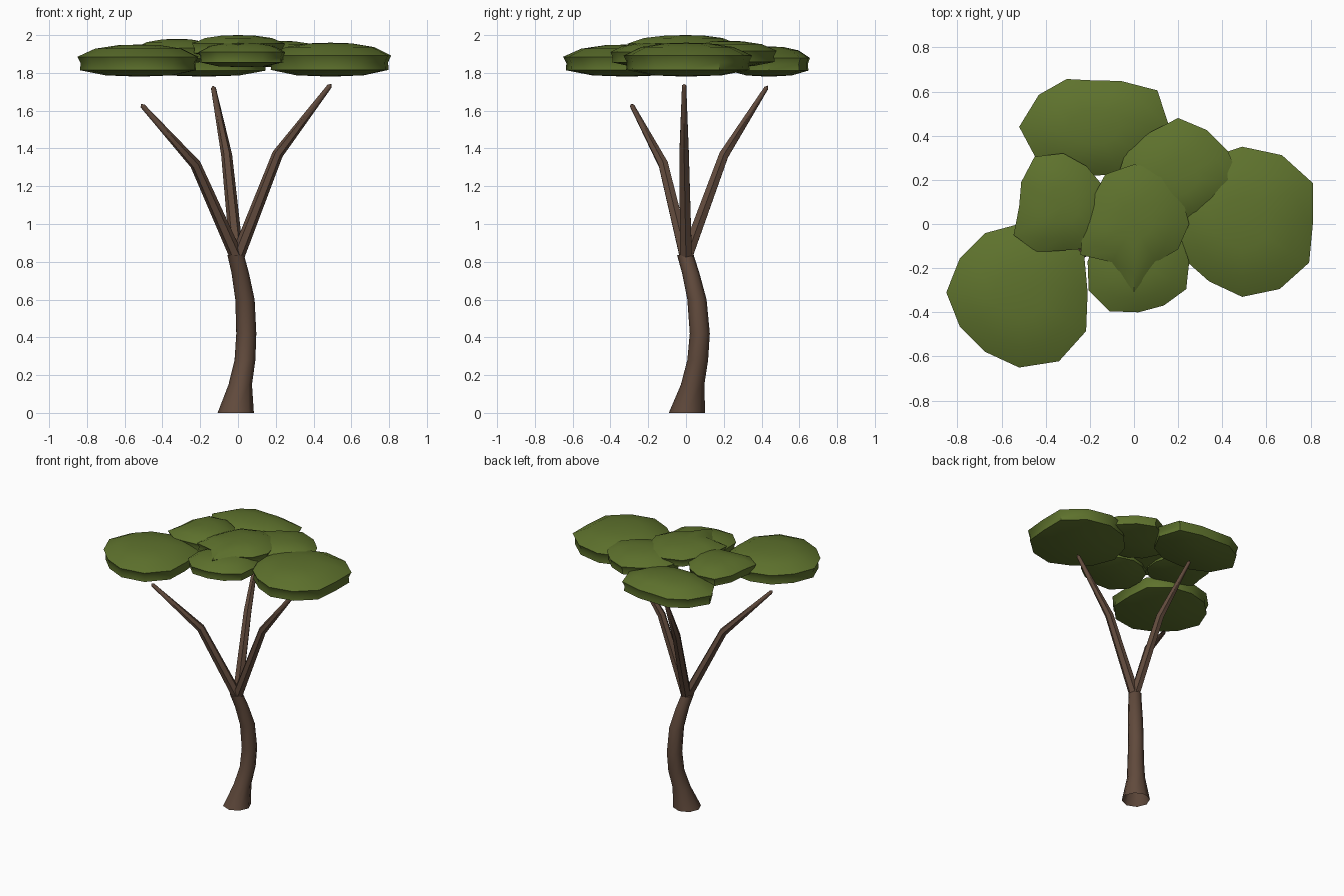
import bpy
import bmesh
from math import cos, sin, tau, radians
from mathutils import Vector

cube = bpy.data.objects.get("Cube")
if cube:
    bpy.data.objects.remove(cube)


def make_material(name, color):
    mat = bpy.data.materials.new(name)
    mat.use_nodes = True
    mat.diffuse_color = color
    mat.node_tree.nodes["Principled BSDF"].inputs["Base Color"].default_value = color
    return mat


bark = make_material("bark brown", (0.118, 0.068, 0.045, 1))
leaf = make_material("leaf green", (0.112, 0.168, 0.026, 1))


def loft(name, rings, mat, cap_start, cap_end, angle):
    """Skin a list of point rings; each cap is None or its centre point."""
    bm = bmesh.new()
    loops = [[bm.verts.new(p) for p in ring] for ring in rings]
    n = len(loops[0])
    for low, high in zip(loops, loops[1:]):
        for i in range(n):
            j = (i + 1) % n
            bm.faces.new((low[i], low[j], high[j], high[i]))
    for loop, tip in ((loops[0], cap_start), (loops[-1], cap_end)):
        if tip is not None:
            centre = bm.verts.new(tip)
            for i in range(n):
                j = (i + 1) % n
                pair = (loop[j], loop[i]) if loop is loops[0] else (loop[i], loop[j])
                bm.faces.new((*pair, centre))
    mesh = bpy.data.meshes.new(name)
    bm.to_mesh(mesh)
    bm.free()
    mesh.materials.append(mat)
    obj = bpy.data.objects.new(name, mesh)
    bpy.context.collection.objects.link(obj)
    bpy.ops.object.select_all(action="DESELECT")
    obj.select_set(True)
    bpy.context.view_layer.objects.active = obj
    bpy.ops.object.shade_smooth_by_angle(angle=radians(angle))


def circle(centre, radius, axis, sides):
    """Ring of points around a centre, square to the axis."""
    turn = Vector((0, 0, 1)).rotation_difference(Vector(axis))
    return [Vector(centre) + turn @ Vector((radius * cos(tau * i / sides),
                                            radius * sin(tau * i / sides), 0))
            for i in range(sides)]


# Trunk: S-bent tube with a flared, open foot
trunk_path = [
    ((-0.012, 0.005, 0), 0.096),
    ((0.012, 0.035, 0.15), 0.062),
    ((0.037, 0.062, 0.28), 0.055),
    ((0.044, 0.073, 0.42), 0.053),
    ((0.037, 0.058, 0.6), 0.051),
    ((0.012, 0.025, 0.74), 0.046),
    ((-0.012, -0.003, 0.835), 0.044),
]
trunk_rings = [circle(c, r, (0, 0, 1), 8) for c, r in trunk_path]
loft("trunk", trunk_rings, bark, None, (-0.012, -0.003, 0.84), 50)

# Branches: tapered, each bent once
fork = Vector((-0.005, 0, 0.82))
branches = {
    "left_branch": ((0.21, -0.01, 1.37), (0.485, -0.01, 1.73)),
    "right_branch": ((-0.225, -0.12, 1.315), (-0.505, -0.285, 1.625)),
    "back_branch": ((-0.06, 0.2, 1.365), (-0.13, 0.425, 1.72)),
}
for name, (elbow, tip) in branches.items():
    elbow, tip = Vector(elbow), Vector(tip)
    lower, upper = (elbow - fork).normalized(), (tip - elbow).normalized()
    rings = [circle(fork, 0.036, lower, 6),
             circle(elbow, 0.029, lower + upper, 6),
             circle(tip, 0.013, upper, 6)]
    loft(name, rings, bark, fork, tip + upper * 0.015, 50)

# Leaf clumps: centre, bottom and top height, outline radii in hundredths
clumps = {
    "left_clump": ((0.49, 0), 1.78, 1.96,
                   (32, 37, 36, 35, 34, 33, 33, 31, 30, 33, 34, 35)),
    "right_clump": ((-0.52, -0.31), 1.78, 1.95,
                    (31, 34, 33, 31, 31, 31, 33, 31, 31, 34, 36, 35)),
    "back_clump": ((-0.18, 0.44), 1.78, 1.94,
                   (34, 33, 24, 21, 25, 29, 34, 30, 25, 22, 25, 30)),
    "inner_right_clump": ((-0.32, 0.08), 1.85, 1.98,
                          (20, 20, 21, 24, 26, 22, 20, 26, 24, 20, 22, 22)),
    "inner_left_clump": ((0.2, 0.2), 1.83, 1.97,
                         (28, 26, 26, 28, 25, 27, 28, 25, 22, 20, 20, 22)),
    "crown_clump": ((0, 0), 1.88, 2.0,
                    (25, 25, 28, 27, 26, 22, 23, 28, 20, 31, 20, 23)),
    "front_clump": ((0.02, -0.17), 1.83, 1.96,
                    (23, 22, 20, 20, 20, 22, 23, 26, 26, 23, 23, 25)),
}
# Clump section from underside to dome: width share, height share
section = [(0.55, 0.04), (0.96, 0.2), (0.95, 0.42), (1, 0.62), (0.72, 0.87), (0.35, 0.98)]
for name, ((cx, cy), low, high, radii) in clumps.items():
    n = len(radii)
    rings = [[(cx + w * r / 100 * cos(tau * i / n),
               cy + w * r / 100 * sin(tau * i / n),
               low + h * (high - low)) for i, r in enumerate(radii)]
             for w, h in section]
    loft(name, rings, leaf, (cx, cy, low), (cx, cy, high), 45)
